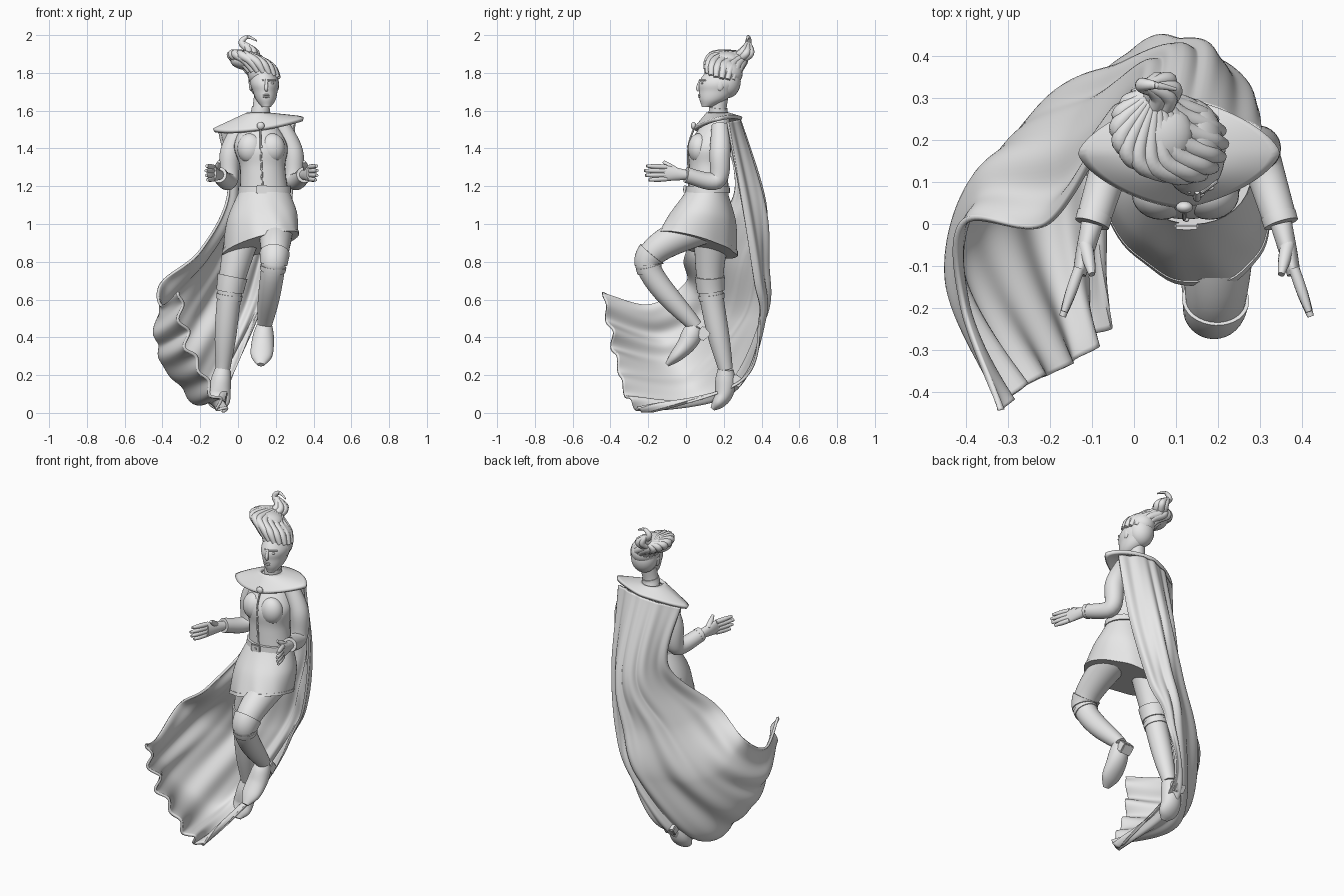
import bpy, bmesh, math
from mathutils import Vector, Matrix

if "Cube" in bpy.data.objects:
    bpy.data.objects.remove(bpy.data.objects["Cube"], do_unlink=True)

grey = (.8, .8, .8, 1)
stone = bpy.data.materials.new("stone_grey")
stone.use_nodes = True
stone.diffuse_color = grey
stone.node_tree.nodes["Principled BSDF"].inputs["Base Color"].default_value = grey
made = []


def finish(name, bm):
    bmesh.ops.recalc_face_normals(bm, faces=bm.faces)
    mesh = bpy.data.meshes.new(name)
    bm.to_mesh(mesh)
    bm.free()
    mesh.materials.append(stone)
    obj = bpy.data.objects.new(name, mesh)
    bpy.context.collection.objects.link(obj)
    made.append(obj)
    return obj


def spline(values, t):
    """Smooth curve through numbers, t from 0 to 1."""
    last = len(values) - 1
    i = min(int(t * last), last - 1)
    f = t * last - i
    p, q, r, s = (values[min(max(k, 0), last)] for k in (i - 1, i, i + 1, i + 2))
    return q + f / 2 * (r - p + f * (2 * p - 5 * q + 4 * r - s + f * (3 * (q - r) + s - p)))


def along(path, t):
    return Vector([spline(axis, t) for axis in zip(*path)])


def bridge(bm, rings):
    for low, high in zip(rings, rings[1:]):
        for j in range(len(low)):
            bm.faces.new((low[j - 1], low[j], high[j], high[j - 1]))


def tube(name, path, radii, ratios=(1, 1), start=0, end=1, swell=1, level=False, sides=32, warp=None):
    """Loft elliptical rings along a path, or along the part of it from start to end."""
    bm = bmesh.new()
    rings, steps = [], 24
    for k in range(steps + 1):
        t = start + (end - start) * k / steps
        centre = along(path, t)
        side, other = Vector((1, 0, 0)), Vector((0, 1, 0))
        if not level:
            ahead = along(path, min(t + .01, 1)) - along(path, max(t - .01, 0))
            ahead.normalize()
            side = (side - ahead * side.dot(ahead)).normalized()
            other = ahead.cross(side)
        wide = spline(radii, t) * swell
        deep = wide * spline(ratios, t)
        ring = []
        for j in range(sides):
            a = math.tau * j / sides
            co = centre + side * wide * math.cos(a) + other * deep * math.sin(a)
            ring.append(bm.verts.new(warp(co) if warp else co))
        rings.append(ring)
    bridge(bm, rings)
    bm.faces.new(rings[0])
    bm.faces.new(rings[-1])
    return finish(name, bm)


def ball(name, centre, size):
    bm = bmesh.new()
    place = Matrix.Translation(centre) @ Matrix.Diagonal((*size, 1))
    bmesh.ops.create_uvsphere(bm, u_segments=24, v_segments=16, radius=1, matrix=place)
    return finish(name, bm)


def box(name, centre, size, tilt=0):
    bm = bmesh.new()
    place = Matrix.Translation(centre) @ Matrix.Rotation(tilt, 4, "X") @ Matrix.Diagonal((*size, 1))
    bmesh.ops.create_cube(bm, size=1, matrix=place)
    bmesh.ops.bevel(bm, geom=bm.edges[:], offset=.005, segments=2, affect="EDGES")
    return finish(name, bm)


# Bodice, bust, placket and neck
spine = [(.14, .12, 1.14), (.13, .12, 1.3), (.12, .13, 1.42), (.11, .17, 1.56)]
girth = [.13, .12, .14, .07]
tube("bodice", spine, girth, [.82, .86, .8, .85], level=True)
for name, x in (("right_bust", .065), ("left_bust", .18)):
    ball(name, (x, .07, 1.4), (.07, .06, .08))
tube("placket", [(.13, .016, 1.2), (.12, .012, 1.4), (.12, .04, 1.5)], [.005, .005], sides=8)
for k in range(5):
    ball("bodice_button", (.125, .01, 1.25 + k / 25), (.006, .005, .006))
throat = [(.11, .18, 1.53), (.12, .17, 1.6), (.13, .18, 1.68)]
tube("neck", throat, [.055, .045, .045])
tube("choker", throat, [.055, .045, .045], start=.4, end=.6, swell=1.1)

# Belt and buckle
tube("belt", [(.14, .115, 1.165), (.14, .115, 1.2)], [.141, .138], [.84, .84], level=True)
box("belt_buckle", (.125, -.005, 1.183), (.06, .015, .045))
box("belt_tongue", (.125, -.011, 1.183), (.03, .01, .02))


# Skirt, pulled forward and up over the raised thigh
def drape(co):
    k = max(0, 4 * (1.17 - co.z))
    dx, dy = co.x - .12, co.y - .06
    fold = 1 + .02 * k * math.sin(9 * math.atan2(dy, dx))
    return Vector((co.x - .2 * k * dy, .06 + dy * fold, co.z + k * (.2 * dx - .25 * dy)))


fall = [(.14, .11, 1.18), (.13, .09, 1.04), (.12, .06, .89)]
flare, depth = [.13, .185, .195], [.82, .93, 1.06]
tube("skirt", fall, flare, depth, level=True, sides=72, warp=drape)
tube("skirt_hem", fall, flare, depth, start=.9, swell=1.015, level=True, sides=72, warp=drape)

# Raised left leg and trailing right leg, with cuffed boots
shoe_radii, shoe_ratios = [.042, .054, .06, .056, .02], [1, 1, .8, .6, .6]
left_ankle, right_ankle = (.14, .05, .46), (-.08, .21, .23)
left_path = [(.2, .1, 1), (.19, -.2, .8), left_ankle]
right_path = [(.04, .14, 1), (-.04, .13, .66), right_ankle]
for side, path, toes in (
        ("left", left_path, [left_ankle, (.13, 0, .36), (.12, -.1, .255)]),
        ("right", right_path, [right_ankle, (-.1, .2, .1), (-.1, .14, .02)])):
    radii = [.1, .085, .066, .058, .038]
    tube(side + "_leg", path, radii)
    tube(side + "_boot_cuff", path, radii, start=.42, end=.52, swell=1.12)
    tube(side + "_boot_strap", path, radii, start=.54, end=.57, swell=1.08)
    tube(side + "_shoe", toes, shoe_radii, shoe_ratios)
ball("left_knee_pad", (.19, -.22, .79), (.06, .05, .06))
box("left_heel", (.14, .09, .42), (.07, .06, .06), .75)
box("right_heel", (-.09, .27, .17), (.07, .05, .06), 1)

# Arms and hands, the right one reflected from the left
wrist = Vector((.35, 0, 1.26))
knuckles = wrist + Vector((.03, -.12, .01))
sleeve_path = [(.23, .18, 1.52), (.29, .18, 1.38), (.3, .16, 1.23), wrist]
for side in ("left", "right"):
    def flip(co, mirrored=side == "right"):
        return Vector((.25 - co.x, co.y, co.z)) if mirrored else co
    sleeve_radii = [.045, .055, .048, .04]
    tube(side + "_sleeve", sleeve_path, sleeve_radii, warp=flip)
    tube(side + "_cuff", sleeve_path, sleeve_radii, start=.94, swell=1.04, warp=flip)
    tube(side + "_palm", [wrist, knuckles], [.026, .022, .016], [1, 1.6, 2.6], warp=flip)
    for k, reach in enumerate((.8, .95, 1, .9)):
        root = knuckles + Vector((0, .015, .021 * (k - 1.5)))
        tip = root + reach * Vector((.04, -.115, .004 * (k - 1.5)))
        tube(side + "_finger", [root, tip], [.013, .013, .008], sides=12, warp=flip)
    thumb = wrist + Vector((.015, -.05, .02))
    tube(side + "_thumb", [thumb, thumb + Vector((-.015, -.07, .05))], [.018, .015, .008], sides=12, warp=flip)

# Head and face
tube("head", [(.15, .11, 1.62), (.148, .14, 1.655), (.144, .16, 1.7), (.14, .175, 1.76), (.13, .19, 1.86)],
     [.024, .05, .065, .074, .03], [1.1, 1.35, 1.4, 1.38, 1.4], level=True)
tube("nose", [(.15, .077, 1.765), (.15, .063, 1.72), (.15, .07, 1.705)], [.006, .01, .007], sides=12)
for name, z in (("upper_lip", 1.683), ("lower_lip", 1.673)):
    ball(name, (.15, .071, z), (.018, .007, .005))
for x in (-1, 1):
    ball("eye", (.147 + x * .03, .086, 1.745), (.014, .007, .006))
    tube("eyebrow", [(.147 + x * .012, .075, 1.76), (.147 + x * .052, .102, 1.76)], [.005, .004], sides=8)
    ball("ear", (.138 + x * .07, .18, 1.735), (.01, .02, .03))


# Windswept hair gathered into a rising knot
def around(centre, radius, angle):
    x, y = radius * math.cos(angle), radius * math.sin(angle)
    return Vector(centre) + Vector((x, y, -.2 * (x + y)))


ball("hair_cap", (.13, .2, 1.795), (.08, .1, .075))
ball("hair_nape", (.132, .215, 1.755), (.076, .075, .09))
ball("hair_volume", (.05, .215, 1.865), (.09, .085, .05))
for k in range(16):
    a = math.tau * k / 16
    tube("hair_lock", [around((.135, .19, 1.785), .08, a), around((.1, .2, 1.84), .085, a),
                       around((.04, .23, 1.88), .078, a), around((.05, .3, 1.9), .02, a)],
         [.013, .022, .022, .012], sides=10)
for k in range(6):
    a = math.tau * k / 6
    tube("hair_knot_lock", [around((.04, .27, 1.87), .025, a), around((.07, .32, 1.91), .025, a),
                            around((.03, .33, 1.96), .005, a)], [.018, .02, .008], sides=10)
tube("hair_curl", [(.06, .32, 1.92), (.02, .33, 1.96), (.05, .33, 1.99), (.1, .32, 1.97)],
     [.022, .018, .01, .004], sides=12)

# Shoulder collar, a drooping ring that narrows to pointed shoulders
bm = bmesh.new()
rings = []
for k in range(9):
    t = k / 8
    ring = []
    for j in range(72):
        a = math.tau * j / 72
        x, y = math.cos(a), math.sin(a)
        pointed = (abs(x) ** 1.5 + abs(y) ** 1.5) ** (-t / 1.5)
        height = 1.59 - .055 * t + .03 * t * (x + y)
        ring.append(bm.verts.new((.107 + (.06 + .18 * t) * x * pointed,
                                  .168 + (.06 + .07 * t) * y * pointed, height)))
    rings.append(ring)
bridge(bm, rings)
collar = finish("collar", bm)
collar.modifiers.new("thickness", "SOLIDIFY").thickness = .02
ball("collar_clasp", (.12, .04, 1.52), (.02, .014, .02))

# Cape, a sheet spread across four falling lines and gathered into folds
right_edge = [(-.1, .2, 1.5), (-.05, .25, 1.15), (-.2, 0, .85), (-.4, 0, .69), (-.4, -.2, .57), (-.31, -.44, .64)]
side_fold = [(.03, .27, 1.53), (.05, .39, 1.1), (-.1, .3, .8), (-.3, .2, .5), (-.42, -.08, .32), (-.27, -.39, .38)]
back_fold = [(.16, .28, 1.55), (.17, .41, 1.1), (.1, .42, .8), (0, .4, .5), (-.22, .12, .08), (-.13, -.32, .1)]
left_edge = [(.3, .22, 1.54), (.28, .3, 1.1), (.2, .37, .7), (.1, .4, .5), (-.04, .3, .17), (-.07, -.23, 0)]
bm = bmesh.new()
across, down = 90, 110
grid = []
for j in range(down + 1):
    row = [along(line, j / down) for line in (right_edge, side_fold, back_fold, left_edge)]
    grid.append([bm.verts.new(along(row, i / across)) for i in range(across + 1)])
for upper, lower in zip(grid, grid[1:]):
    for i in range(across):
        bm.faces.new((upper[i], upper[i + 1], lower[i + 1], lower[i]))
bm.normal_update()
for j, line in enumerate(grid):
    for i, vert in enumerate(line):
        u, v = i / across, j / down
        fold = .01 * math.sin(28 * u + 3 * v) + .004 * math.sin(50 * u - 4 * v)
        ruffle = .02 * v ** 9 * math.sin(40 * u)
        vert.co += vert.normal * (fold * min(1, .3 + 2 * v) + ruffle)
        vert.co.z = max(vert.co.z, .008)
cape = finish("cape", bm)
thick = cape.modifiers.new("thickness", "SOLIDIFY")
thick.thickness, thick.offset = .014, 0

# Smooth shading with sharp edges kept
bpy.ops.object.select_all(action="DESELECT")
for obj in made:
    obj.select_set(True)
bpy.context.view_layer.objects.active = cape
bpy.ops.object.shade_smooth_by_angle(angle=math.radians(40))
